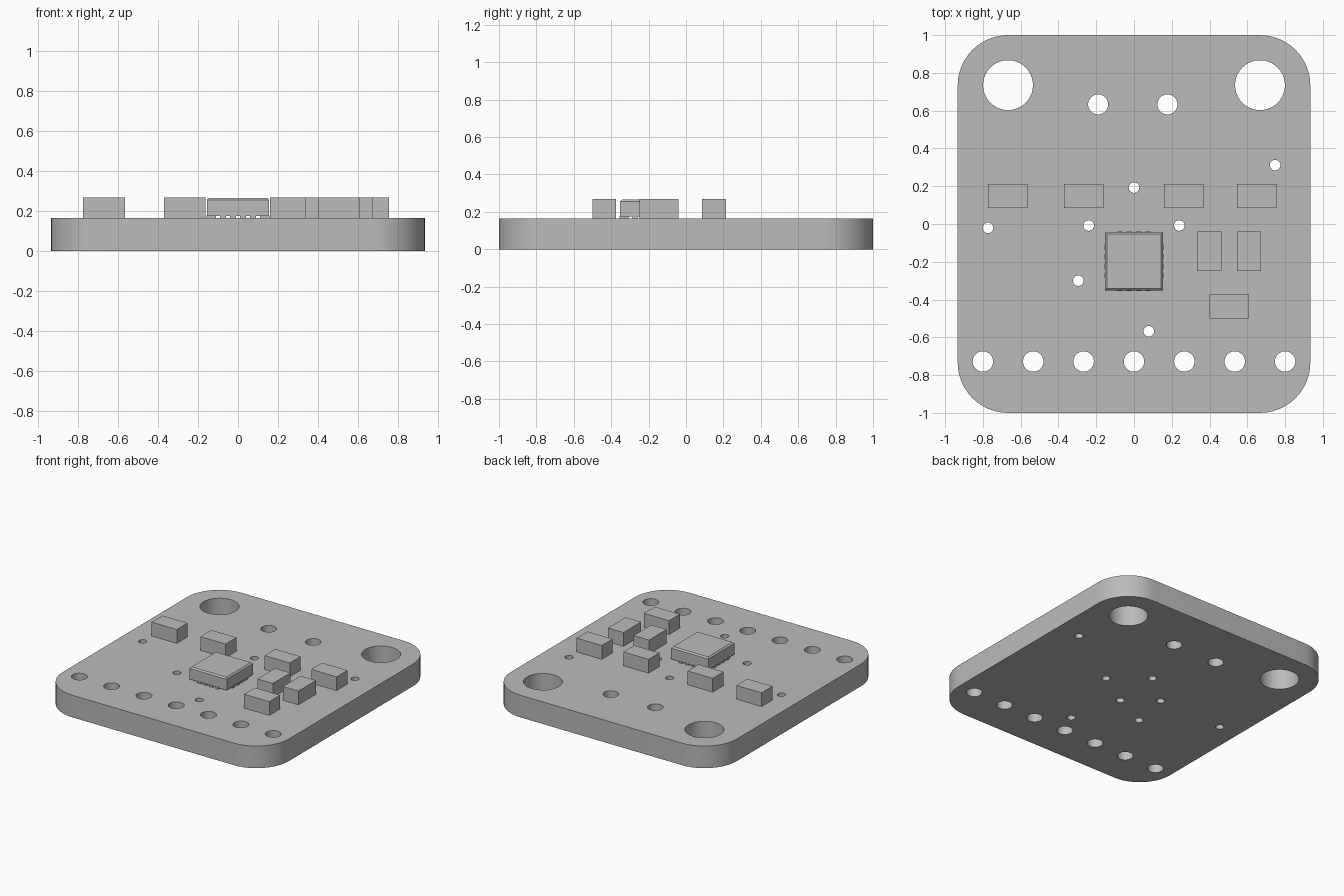
import bpy, bmesh
from math import radians
from mathutils import Matrix, Vector

if "Cube" in bpy.data.objects:
    bpy.data.objects.remove(bpy.data.objects["Cube"], do_unlink=True)

BOARD_TOP, PART_TOP = 0.165, 0.268

grey = bpy.data.materials.new("plain grey")
grey.use_nodes = True
grey.diffuse_color = (0.5, 0.5, 0.5, 1)
grey.node_tree.nodes["Principled BSDF"].inputs["Base Color"].default_value = (0.5, 0.5, 0.5, 1)


def make_object(name, bm):
    mesh = bpy.data.meshes.new(name)
    bm.to_mesh(mesh)
    bm.free()
    mesh.materials.append(grey)
    obj = bpy.data.objects.new(name, mesh)
    bpy.context.collection.objects.link(obj)
    return obj


def add_box(bm, x, y, width, depth, bottom, top):
    place = Matrix.Translation((x, y, (bottom + top) / 2))
    size = Matrix.Diagonal((width, depth, top - bottom, 1))
    return bmesh.ops.create_cube(bm, size=1, matrix=place @ size)["verts"]


# Circuit board slab with rounded corners
bm = bmesh.new()
verts = add_box(bm, 0, 0, 1.867, 2, 0, BOARD_TOP)
corners = [e for e in bm.edges if abs(e.verts[0].co.z - e.verts[1].co.z) > 0.1]
bmesh.ops.bevel(bm, geom=corners, offset=0.267, segments=12, profile=0.5, affect='EDGES')
board = make_object("circuit_board", bm)

# Drilled holes: mounting, motor pads, header row, vias
holes = [(s * 0.667, 0.735, 0.132) for s in (-1, 1)]
holes += [(-0.19, 0.633, 0.053), (0.177, 0.633, 0.053)]
holes += [(i * 0.2667, -0.728, 0.054) for i in range(-3, 4)]
vias = [(0, 0.193), (0.747, 0.312), (-0.773, -0.02), (-0.24, -0.008), (0.24, -0.008),
        (-0.295, -0.3), (0.078, -0.568), (-0.025, -0.175)]
holes += [(x, y, 0.028) for x, y in vias]
bm = bmesh.new()
for x, y, r in holes:
    bmesh.ops.create_cone(bm, cap_ends=True, segments=40, radius1=r, radius2=r, depth=1,
                          matrix=Matrix.Translation((x, y, 0.1)))
drill = make_object("hole_cutter", bm)
drill.hide_render = True
cut = board.modifiers.new("Holes", 'BOOLEAN')
cut.operation, cut.solver, cut.object = 'DIFFERENCE', 'EXACT', drill
bpy.ops.object.select_all(action='DESELECT')
bpy.context.view_layer.objects.active = board
board.select_set(True)
bpy.ops.object.modifier_apply(modifier=cut.name)
bpy.data.objects.remove(drill, do_unlink=True)
bpy.ops.object.shade_smooth_by_angle(angle=radians(30))

# Small rectangular components
LONG, SHORT = 0.208, 0.128
parts = [(x, 0.149, LONG, SHORT) for x in (-0.669, -0.266, 0.264, 0.65)]
parts += [(x, -0.145, SHORT, LONG) for x in (0.398, 0.609)]
parts += [(0.505, -0.437, LONG, SHORT)]
for i, (x, y, w, d) in enumerate(parts):
    bm = bmesh.new()
    add_box(bm, x, y, w, d, BOARD_TOP, PART_TOP)
    make_object(f"component_{i + 1}", bm)

# Square chip with a chamfered top edge
CHIP_Y, CHIP, CHIP_BOTTOM = -0.198, 0.308, 0.174
bm = bmesh.new()
add_box(bm, 0, CHIP_Y, CHIP, CHIP, CHIP_BOTTOM, PART_TOP - 0.002)
rim = [e for e in bm.edges if all(v.co.z > 0.25 for v in e.verts)]
bmesh.ops.bevel(bm, geom=rim, offset=0.01, segments=1, affect='EDGES')
make_object("chip_body", bm)

# Contact pads under all four sides of the chip
bm = bmesh.new()
for i in range(4):
    along = (i - 1.5) * 0.05
    for side in (-1, 1):
        out = side * 0.133
        add_box(bm, along, CHIP_Y + out, 0.028, 0.048, BOARD_TOP, CHIP_BOTTOM + 0.004)
        add_box(bm, out, CHIP_Y + along, 0.048, 0.028, BOARD_TOP, CHIP_BOTTOM + 0.004)
make_object("chip_pads", bm)
